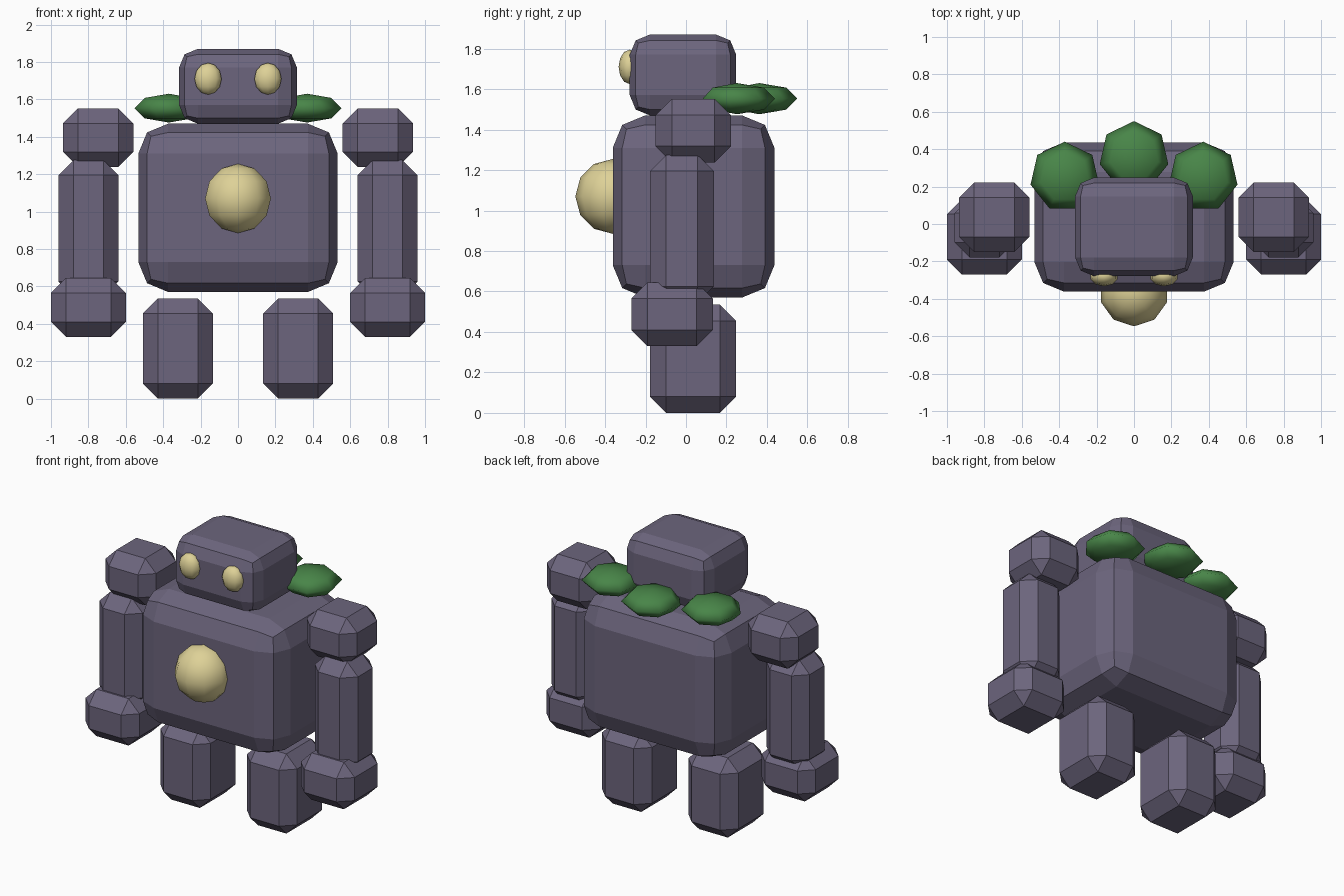
import bpy, bmesh, math
from mathutils import Matrix, Vector

if "Cube" in bpy.data.objects:
    bpy.data.objects.remove(bpy.data.objects["Cube"])


def material(name, rgb):
    m = bpy.data.materials.new(name)
    m.diffuse_color = (*rgb, 1)
    m.use_nodes = True
    m.node_tree.nodes["Principled BSDF"].inputs["Base Color"].default_value = m.diffuse_color
    return m


STONE = material("purple grey stone", (0.15, 0.13, 0.205))
GLOW = material("pale yellow glow", (0.73, 0.64, 0.31))
MOSS = material("moss green", (0.065, 0.235, 0.065))


def finish(bm, name, mat, location, smooth=False):
    mesh = bpy.data.meshes.new(name)
    for f in bm.faces:
        f.smooth = smooth
    bm.to_mesh(mesh)
    bm.free()
    mesh.materials.append(mat)
    obj = bpy.data.objects.new(name, mesh)
    obj.location = location
    bpy.context.collection.objects.link(obj)
    return obj


def block(name, lo, hi, bevel, segments=1):
    """Bevelled stone block between two corners."""
    lo, hi = Vector(lo), Vector(hi)
    bm = bmesh.new()
    bmesh.ops.create_cube(bm, size=1)
    bmesh.ops.scale(bm, vec=hi - lo, verts=bm.verts)
    bmesh.ops.bevel(bm, geom=bm.edges[:], offset=bevel, segments=segments,
                    profile=0.5, affect='EDGES')
    return finish(bm, name, STONE, (lo + hi) / 2)


def ball(name, mat, centre, radii, segments, rings, point_angle):
    """Low-poly ellipsoid with one meridian turned to point_angle."""
    bm = bmesh.new()
    bmesh.ops.create_uvsphere(bm, u_segments=segments, v_segments=rings, radius=1)
    rim = max(bm.verts, key=lambda v: v.co.xy.length).co
    turn = point_angle - math.atan2(rim.y, rim.x)
    bmesh.ops.rotate(bm, matrix=Matrix.Rotation(turn, 3, 'Z'), verts=bm.verts)
    bmesh.ops.scale(bm, vec=radii, verts=bm.verts)
    return finish(bm, name, mat, centre, smooth=True)


# Torso and head
block("torso", (-0.533, -0.362, 0.57), (0.533, 0.437, 1.47), 0.16, 2)
block("head", (-0.315, -0.278, 1.47), (0.315, 0.248, 1.87), 0.10, 2)

# Glowing chest core
ball("chest_core", GLOW, (0, -0.362, 1.07), (0.185, 0.185, 0.185), 10, 6, -math.pi / 2)

# Limbs and eyes on both sides
for side, s in (("left", 1), ("right", -1)):
    def limb(name, x0, x1, y0, y1, z0, z1):
        xa, xb = sorted((s * x0, s * x1))
        block(f"{side}_{name}", (xa, y0, z0), (xb, y1, z1), 0.08)

    limb("shoulder", 0.56, 0.935, -0.15, 0.222, 1.238, 1.552)
    limb("arm", 0.64, 0.96, -0.178, 0.138, 0.545, 1.275)
    limb("fist", 0.60, 1.0, -0.27, 0.133, 0.33, 0.645)
    limb("leg", 0.135, 0.508, -0.178, 0.248, 0.0, 0.535)
    ball(f"{side}_eye", GLOW, (s * 0.16, -0.278, 1.71), (0.076, 0.055, 0.085),
         10, 6, -math.pi / 2)

# Moss clumps across the back of the shoulders
for name, x, y in (("left", 0.37, 0.252), ("middle", 0, 0.362), ("right", -0.37, 0.252)):
    ball(f"{name}_moss_clump", MOSS, (x, y, 1.553), (0.188, 0.188, 0.077), 7, 4, math.pi / 2)
